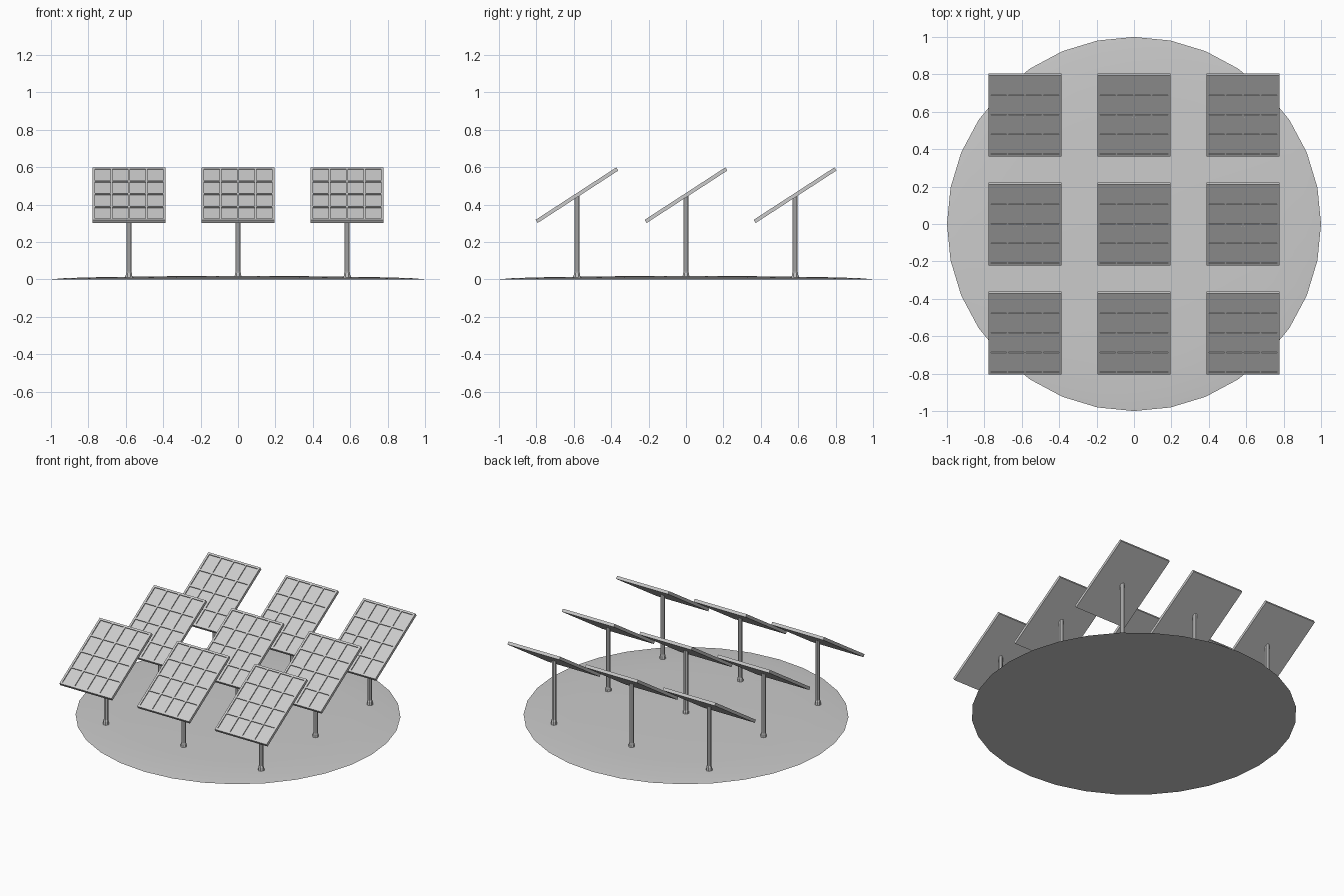
import bpy, bmesh, math
from mathutils import Matrix

if "Cube" in bpy.data.objects:
    bpy.data.objects.remove(bpy.data.objects["Cube"])

SPACING = 0.583
TILT = math.radians(33)
W, L, T = 0.39, 0.515, 0.02      # panel width, length, thickness
MARGIN, GAP, DEPTH = 0.0135, 0.0105, 0.006


def finish(bm, name):
    bmesh.ops.recalc_face_normals(bm, faces=bm.faces)
    mesh = bpy.data.meshes.new(name)
    bm.to_mesh(mesh)
    bm.free()
    return mesh


def place(name, mesh, loc=(0, 0, 0), tilt=0):
    ob = bpy.data.objects.new(name, mesh)
    ob.location = loc
    ob.rotation_euler.x = tilt
    bpy.context.collection.objects.link(ob)
    return ob


def lathe(name, profile, sides, turn=0):
    """Solid of stacked rings from (radius, z) pairs, capped at both ends."""
    bm = bmesh.new()
    rings = [[bm.verts.new((r * math.cos(turn + math.tau * i / sides),
                            r * math.sin(turn + math.tau * i / sides), z))
              for i in range(sides)] for r, z in profile]
    for a, b in zip(rings, rings[1:]):
        for i in range(sides):
            j = (i + 1) % sides
            bm.faces.new((a[i], a[j], b[j], b[i]))
    bm.faces.new(rings[0][::-1])
    bm.faces.new(rings[-1])
    return finish(bm, name)


def stops(size, cells=4):
    """Frame and cell boundaries along one side of the panel."""
    c = (size - 2 * MARGIN - (cells - 1) * GAP) / cells
    out = [-size / 2]
    for i in range(cells):
        start = -size / 2 + MARGIN + i * (c + GAP)
        out += [start, start + c]
    return out + [size / 2]


def panel_mesh():
    bm = bmesh.new()
    xs, ys = stops(W), stops(L)
    v = [[bm.verts.new((x, y, T / 2)) for x in xs] for y in ys]
    cells = []
    for j in range(len(ys) - 1):
        for i in range(len(xs) - 1):
            f = bm.faces.new((v[j][i], v[j][i + 1], v[j + 1][i + 1], v[j + 1][i]))
            if i % 2 and j % 2:
                cells.append(f)
    bm.normal_update()
    # sides and back
    rim = [e for e in bm.edges if e.is_boundary]
    new = bmesh.ops.extrude_edge_only(bm, edges=rim)["geom"]
    bmesh.ops.translate(bm, vec=(0, 0, -T),
                        verts=[g for g in new if isinstance(g, bmesh.types.BMVert)])
    bmesh.ops.contextual_create(
        bm, geom=[g for g in new if isinstance(g, bmesh.types.BMEdge)])
    # recessed cells
    bm.normal_update()
    bmesh.ops.inset_individual(bm, faces=cells, thickness=0.0003, depth=-DEPTH)
    return finish(bm, "solar_panel")


# Low domed ground disc
dome = [(math.cos(math.radians(a)), 0.018 * math.sin(math.radians(a)))
        for a in (0, 22.5, 45, 67.5, 88)]
base = place("ground_disc", lathe("ground_disc", dome, 32))
base.data.shade_smooth()
bpy.context.view_layer.objects.active = base
base.select_set(True)
bpy.ops.object.shade_smooth_by_angle(angle=math.radians(30))

# Posts with flared feet, and tilted panels
post = lathe("post", [(0.02, 0.004), (0.018, 0.032), (0.0145, 0.042), (0.0145, 0.447)],
             8, math.pi / 8)
panel = panel_mesh()
for row in (-1, 0, 1):
    for col in (-1, 0, 1):
        x, y = col * SPACING, row * SPACING
        place("post", post, (x, y, 0))
        place("solar_panel", panel, (x, y, 0.45), TILT)
